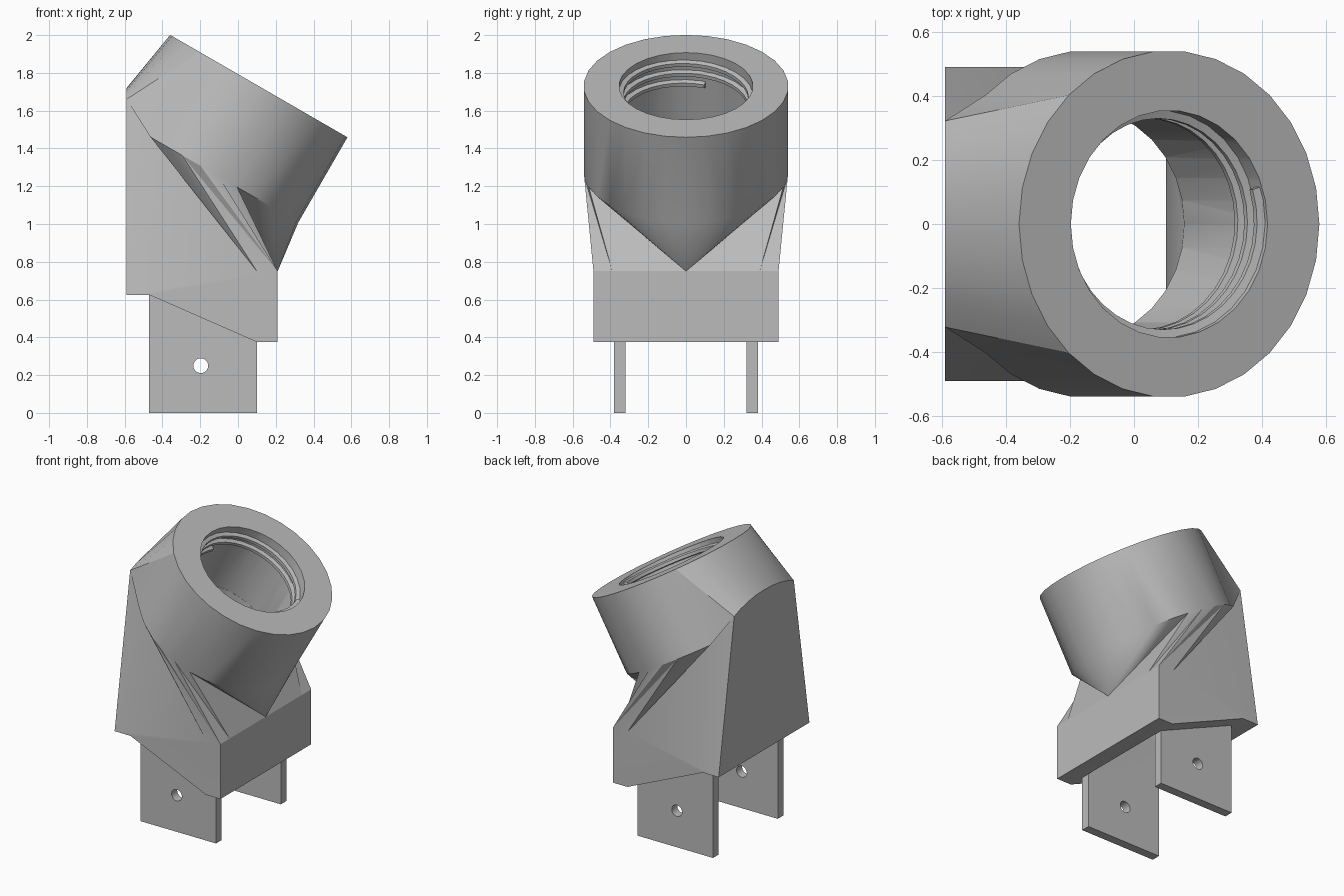
import bpy, bmesh, math
from mathutils import Vector

if "Cube" in bpy.data.objects:
    bpy.data.objects.remove(bpy.data.objects["Cube"])

N = 30                                   # sides of the tilted socket
TOP = Vector((0.11, 0, 1.73))            # centre of the socket rim
AXIS = Vector((0.5, 0, math.sqrt(0.75)))
E1, E2 = Vector((math.sqrt(0.75), 0, -0.5)), Vector((0, 1, 0))
R_OUT, R_IN, DEPTH = 0.542, 0.355, 0.52

grey = bpy.data.materials.new("plain_grey")
grey.diffuse_color = (0.5, 0.5, 0.5, 1)
grey.use_nodes = True
grey.node_tree.nodes["Principled BSDF"].inputs["Base Color"].default_value = grey.diffuse_color


def ring_point(deg, radius, depth):
    a = math.radians(deg)
    return TOP - AXIS * depth + (E1 * math.cos(a) + E2 * math.sin(a)) * radius


def ring(radius, depth):
    return [ring_point(i * 360 / N, radius, depth) for i in range(N)]


def finish(bm, name):
    bmesh.ops.remove_doubles(bm, verts=bm.verts, dist=1e-5)
    bmesh.ops.recalc_face_normals(bm, faces=bm.faces)
    me = bpy.data.meshes.new(name)
    bm.to_mesh(me)
    bm.free()
    ob = bpy.data.objects.new(name, me)
    bpy.context.collection.objects.link(ob)
    me.materials.append(grey)
    return ob


def hull(points, name):
    bm = bmesh.new()
    for p in points:
        bm.verts.new(p)
    res = bmesh.ops.convex_hull(bm, input=bm.verts)
    junk = [g for g in set(res["geom_interior"] + res["geom_unused"])
            if isinstance(g, bmesh.types.BMVert)]
    bmesh.ops.delete(bm, geom=junk, context="VERTS")
    return finish(bm, name)


def activate(ob):
    bpy.ops.object.select_all(action="DESELECT")
    ob.select_set(True)
    bpy.context.view_layer.objects.active = ob


def cut(ob, cutter):
    cutter.hide_render = True
    mod = ob.modifiers.new("cut", "BOOLEAN")
    mod.operation, mod.solver, mod.object = "DIFFERENCE", "EXACT", cutter
    activate(ob)
    bpy.ops.object.modifier_apply(modifier=mod.name)
    bpy.data.objects.remove(cutter)


def smooth(ob, deg=25):
    activate(ob)
    bpy.ops.object.shade_smooth_by_angle(angle=math.radians(deg))


# Body: round socket lofted into a box-shaped base
bm = bmesh.new()


def face(*pts):
    bm.faces.new([bm.verts.new(p) for p in pts])


rim, low = ring(R_OUT, 0), ring(R_OUT, DEPTH)
face(*rim)

# Arch on the flat back, with the sloping roof between it and the rim
arch = []
for i in range(11, 20):
    a = math.radians(i * 12)
    rise = (-math.cos(a) - 0.669) / 0.331
    arch.append(Vector((-0.59, 0.8 * R_OUT * math.sin(a), 1.66 + 0.06 * rise)))
for k in range(8):
    face(rim[11 + k], rim[12 + k], arch[k + 1], arch[k])

mid = Vector((0.21, 0, 0.75))
base = [(-0.59, 0.625), (-0.47, 0.625), (0.1, 0.375), (0.21, 0.375), (0.21, 0.75), (0.1, 0.75)]
for s in (1, -1):
    def flip(p):
        return Vector((p[0], p[1] * s, p[2]))

    P = [flip(p) for p in low[:12]]
    T = [flip(p) for p in rim[:12]]
    side = [flip((x, 0.49, z)) for x, z in base]
    back, corner, rear = side[0], side[4], side[5]
    inset = flip((0.21, 0.39, 0.75))
    top = flip(arch[0])
    for i in range(11):
        face(T[i], T[i + 1], P[i + 1], P[i])         # socket wall
    for i in range(6):
        face(P[i], P[i + 1], mid)                    # cone under the socket
    face(P[6], inset, mid)
    face(P[6], P[7], inset)
    face(P[7], corner, inset)
    face(P[7], P[8], corner)
    face(P[8], P[9], corner)
    face(P[9], rear, corner)
    face(P[9], P[10], rear)
    face(P[10], P[11], rear)
    face(P[11], top, rear)                           # side cheek
    face(top, back, rear)
    face(T[11], P[11], top)
    face(*side)

# Flat back, front and stepped underside
face(*arch, Vector((-0.59, -0.49, 0.625)), Vector((-0.59, 0.49, 0.625)))
face(Vector((0.21, 0.49, 0.75)), Vector((0.21, 0.39, 0.75)), mid,
     Vector((0.21, -0.39, 0.75)), Vector((0.21, -0.49, 0.75)),
     Vector((0.21, -0.49, 0.375)), Vector((0.21, 0.49, 0.375)))
for (xa, za), (xb, zb) in zip(base[:3], base[1:4]):
    face(Vector((xa, 0.49, za)), Vector((xb, 0.49, zb)),
         Vector((xb, -0.49, zb)), Vector((xa, -0.49, za)))
body = finish(bm, "socket_body")


# Hollow: round bore, taper, rectangular opening below
def rect(z):
    return [Vector((x, y, z)) for x in (-0.47, 0.1) for y in (-0.32, 0.32)]


cut(body, hull(ring(R_IN, -0.1) + ring(R_IN, DEPTH + 0.005), "bore_cutter"))
cut(body, hull(ring(R_IN - 0.0005, DEPTH) + rect(0.75), "taper_cutter"))
cut(body, hull(rect(0.755) + rect(0.2), "opening_cutter"))
smooth(body)

# Screw thread inside the bore
bm = bmesh.new()
turns, pitch, steps = 2.6, 0.06, 94
section = [(R_IN + 0.01, 0.02), (R_IN - 0.025, 0.01), (R_IN - 0.025, -0.01), (R_IN + 0.01, -0.02)]
prev = None
for k in range(steps + 1):
    t = turns * k / steps
    row = [bm.verts.new(ring_point(163 + 360 * t, r, 0.185 - pitch * t + d)) for r, d in section]
    if prev:
        for j in range(4):
            bm.faces.new((prev[j], prev[(j + 1) % 4], row[(j + 1) % 4], row[j]))
    if k in (0, steps):
        bm.faces.new(row)
    prev = row
smooth(finish(bm, "screw_thread"))

# Two mounting tabs with a pin hole
outline = [(-0.47, 0), (0.1, 0), (0.1, 0.375), (-0.47, 0.625)]
for s, label in ((1, "back"), (-1, "front")):
    tab = hull([Vector((x, s * y, z)) for x, z in outline for y in (0.32, 0.38)], label + "_tab")
    hole = [Vector((-0.197 + 0.039 * math.cos(a), s * y, 0.25 + 0.039 * math.sin(a)))
            for a in (i * math.tau / 24 for i in range(24)) for y in (0.25, 0.45)]
    cut(tab, hull(hole, "pin_hole_cutter"))
    smooth(tab)
